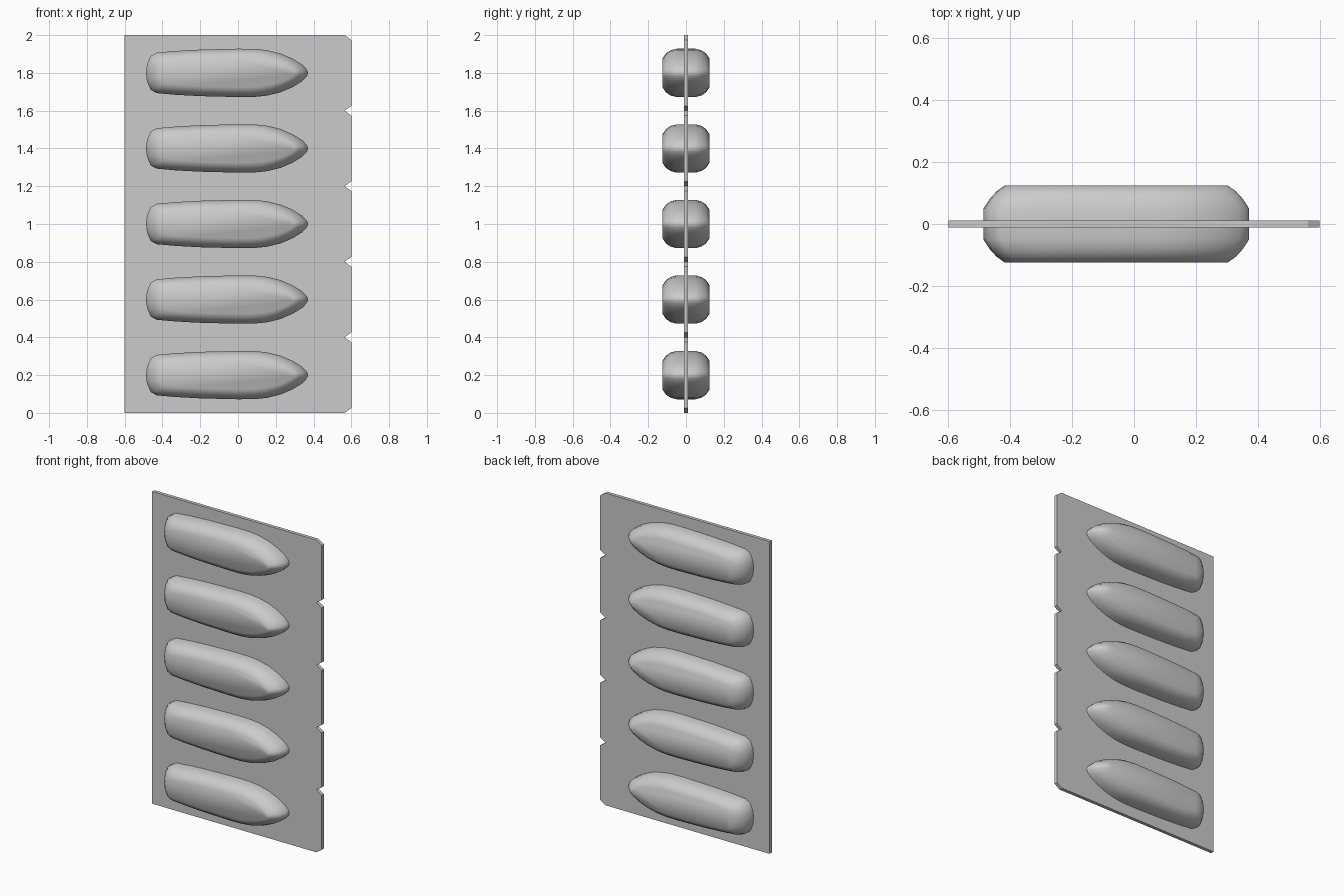
import bpy
import bmesh

cube = bpy.data.objects.get("Cube")
if cube:
    bpy.data.objects.remove(cube, do_unlink=True)

grey = bpy.data.materials.new("plain_grey")
grey.use_nodes = True
colour = (0.6, 0.6, 0.6, 1)
grey.diffuse_color = colour
grey.node_tree.nodes["Principled BSDF"].inputs["Base Color"].default_value = colour

PITCH = 0.4
COUNT = 5


def loft(name, rings, smooth):
    """Closed body through equal-length rings of points."""
    bm = bmesh.new()
    loops = [[bm.verts.new(p) for p in ring] for ring in rings]
    n = len(loops[0])
    for a, b in zip(loops, loops[1:]):
        for i in range(n):
            j = (i + 1) % n
            bm.faces.new((a[i], a[j], b[j], b[i]))
    bm.faces.new(loops[0][::-1])
    bm.faces.new(loops[-1])
    bmesh.ops.recalc_face_normals(bm, faces=bm.faces)
    for f in bm.faces:
        f.smooth = smooth
    mesh = bpy.data.meshes.new(name)
    bm.to_mesh(mesh)
    bm.free()
    mesh.materials.append(grey)
    obj = bpy.data.objects.new(name, mesh)
    bpy.context.collection.objects.link(obj)
    return obj


# Backing sheet: chamfered corners and tear notches along one edge
edge, inner, half = 0.6, 0.563, 0.025
outline = [(-edge, 0), (inner, 0), (edge, half)]
for k in range(1, COUNT):
    z = k * PITCH
    outline += [(edge, z - half), (inner, z), (edge, z + half)]
outline += [(edge, 2 - half), (inner, 2), (-edge, 2)]
loft("backing_sheet", [[(x, y, z) for x, z in outline] for y in (-0.011, 0.011)], False)

# Pod outline, upper half from blunt end to rounded nose, then mirrored
upper = [(-0.487, 0.0), (-0.482, 0.045), (-0.462, 0.09), (-0.43, 0.107),
         (-0.33, 0.116), (-0.2, 0.123), (0.0, 0.128), (0.09, 0.127),
         (0.155, 0.12), (0.225, 0.103), (0.29, 0.075), (0.34, 0.044),
         (0.365, 0.018), (0.372, 0.0)]
pod_outline = upper + [(x, -z) for x, z in upper[-2:0:-1]]
mid, length, height = -0.057, 0.43, 0.128

# Depth, end inset and side inset of each step of the rounded edge
steps = [(0.05, 0.0, 0.0), (0.083, 0.022, 0.009), (0.106, 0.043, 0.025), (0.125, 0.07, 0.053)]
steps = [(-y, dx, dz) for y, dx, dz in reversed(steps)] + steps

for k in range(COUNT):
    centre = (k + 0.5) * PITCH
    rings = [[(mid + (x - mid) * (1 - dx / length), y, centre + z * (1 - dz / height))
              for x, z in pod_outline] for y, dx, dz in steps]
    loft(f"pod_{k + 1}", rings, True)
